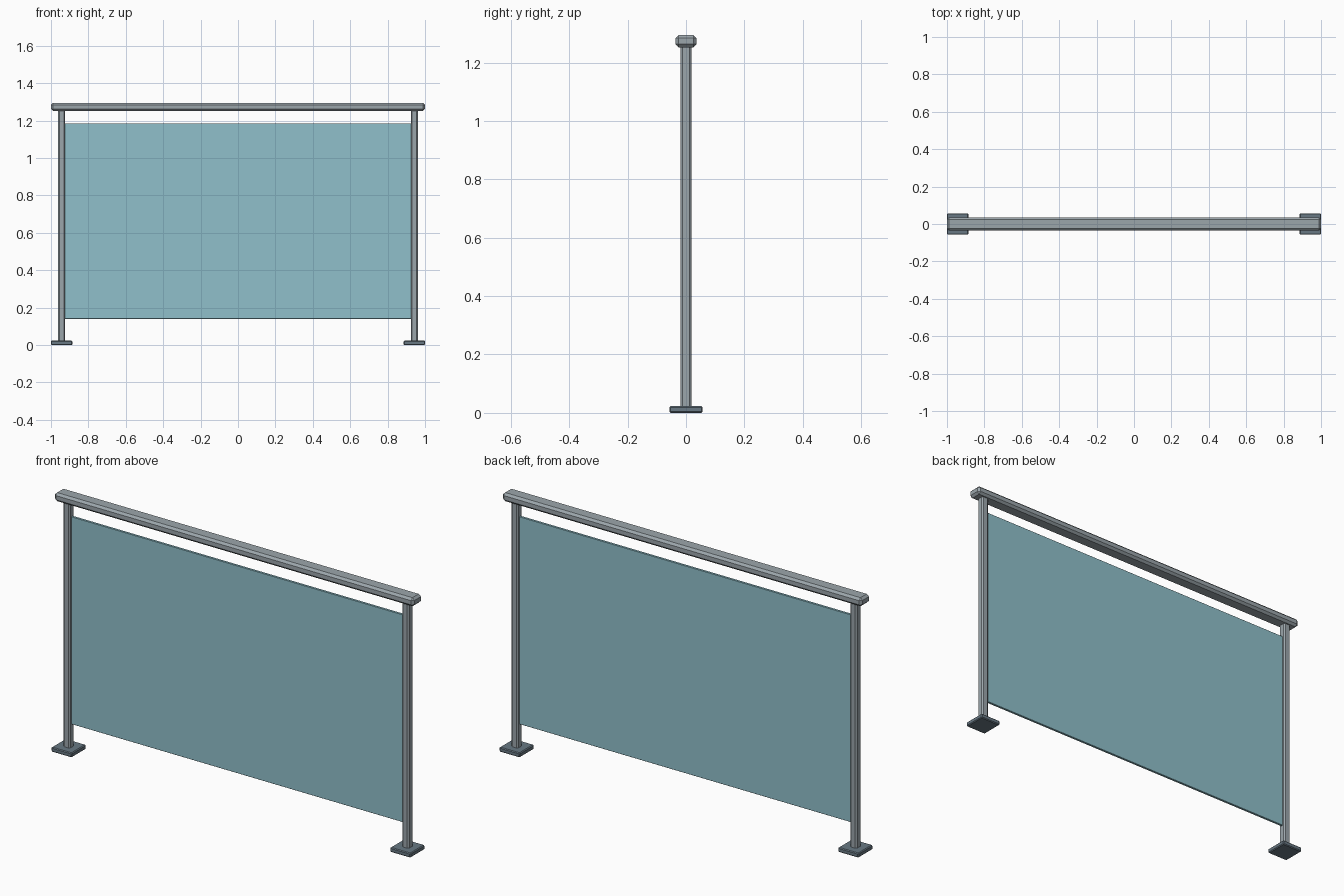
import bpy

if "Cube" in bpy.data.objects:
    bpy.data.objects.remove(bpy.data.objects["Cube"])


def material(name, color):
    m = bpy.data.materials.new(name)
    m.diffuse_color = color
    m.use_nodes = True
    m.node_tree.nodes["Principled BSDF"].inputs["Base Color"].default_value = m.diffuse_color
    return m


steel = material("steel", (0.33, 0.38, 0.41, 1))
dark = material("dark_steel", (0.14, 0.19, 0.23, 1))
glass = material("glass", (0.28, 0.53, 0.60, 0.7))


def box(name, lo, hi, bevel, mat):
    """Chamfered box between two corners."""
    bpy.ops.mesh.primitive_cube_add(
        size=1, location=[(a + b) / 2 for a, b in zip(lo, hi)])
    ob = bpy.context.object
    ob.name = name
    ob.scale = [b - a for a, b in zip(lo, hi)]
    bpy.ops.object.transform_apply(location=False, rotation=False, scale=True)
    ob.data.materials.append(mat)
    mod = ob.modifiers.new("chamfer", "BEVEL")
    mod.width = bevel
    mod.segments = 1
    return ob


# Posts and base plates, one pair per side
for side, sx in (("left", -1), ("right", 1)):
    cx = sx * 0.943
    box(side + "_base_plate", (cx - 0.057, -0.057, 0), (cx + 0.057, 0.057, 0.023), 0.004, dark)
    box(side + "_post", (cx - 0.019, -0.019, 0.011), (cx + 0.019, 0.019, 1.26), 0.007, steel)

# Handrail across the top
box("handrail", (-1, -0.036, 1.252), (1, 0.036, 1.295), 0.011, steel)

# Glass infill panel
box("glass_panel", (-0.926, -0.006, 0.14), (0.926, 0.006, 1.184), 0.001, glass)
